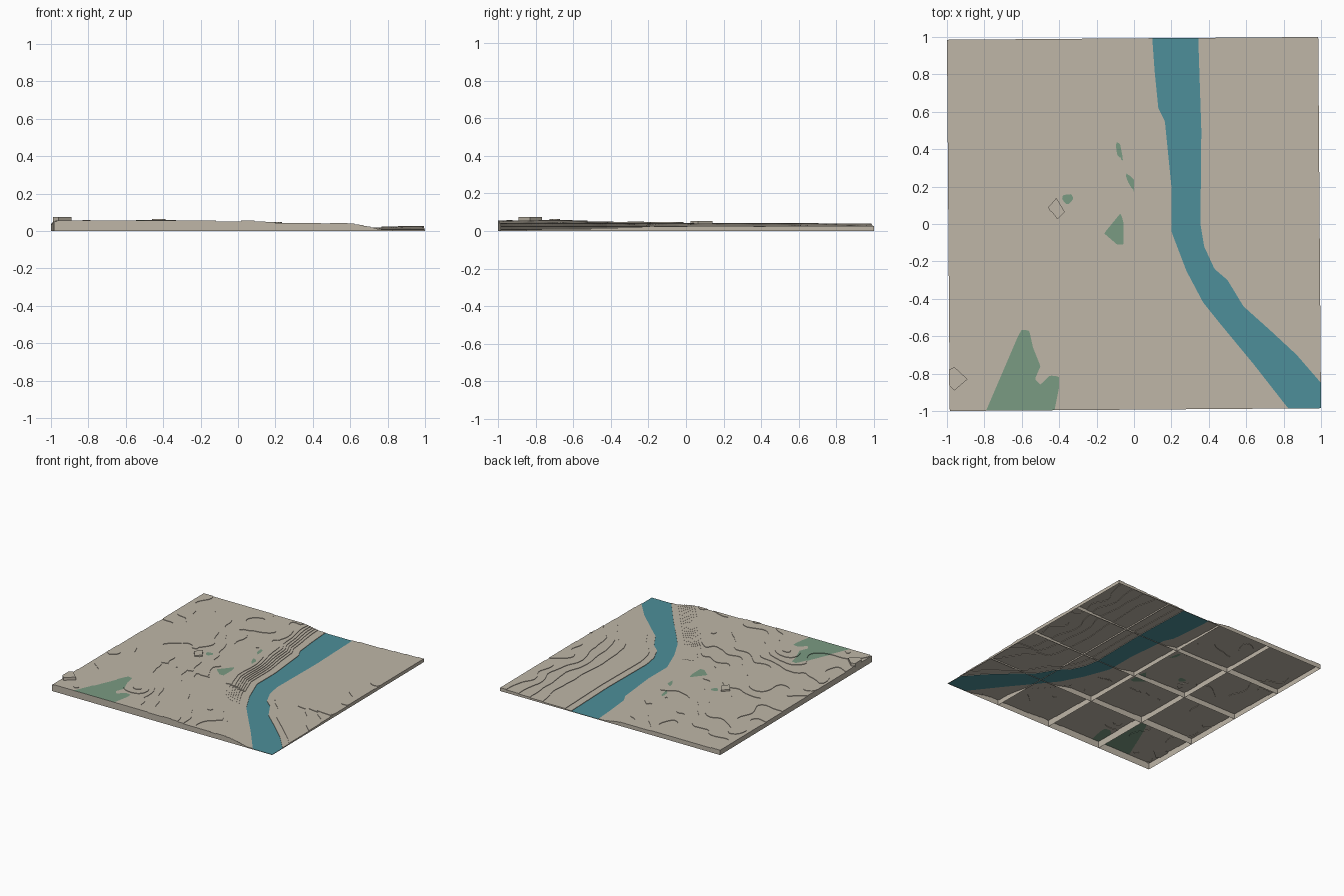
import bpy
import bmesh
import math
from mathutils import Vector, Matrix, noise

cube = bpy.data.objects.get("Cube")
if cube:
    bpy.data.objects.remove(cube, do_unlink=True)

HALF, CELLS, TILES = 0.9925, 160, 4
WATER, STEP = 0.004, 0.004
TURN = Matrix.Rotation(0.0075, 4, 'Z')


def make_material(name, rgb):
    mat = bpy.data.materials.new(name)
    mat.use_nodes = True
    mat.diffuse_color = (*rgb, 1)
    mat.node_tree.nodes["Principled BSDF"].inputs["Base Color"].default_value = (*rgb, 1)
    return mat


SAND = make_material("sand", (0.52, 0.47, 0.39))
BLUE = make_material("river_blue", (0.075, 0.275, 0.32))
GREEN = make_material("woodland_green", (0.195, 0.325, 0.225))

# River banks as (y, x) from north to south
WEST = [(1.1, .09), (.82, .11), (.62, .13), (.55, .165), (.2, .2), (-.04, .2), (-.25, .28),
        (-.42, .37), (-.52, .45), (-.75, .64), (-.98, .82), (-1.1, .92)]
EAST = [(1.1, .34), (.5, .36), (0, .355), (-.12, .375), (-.24, .43), (-.3, .5), (-.44, .585),
        (-.57, .73), (-.7, .87), (-.85, 1), (-1.1, 1.25)]

# Woodland outlines
WOODS = [
    [(-.8, -1.02), (-.62, -.6), (-.6, -.565), (-.56, -.57), (-.54, -.66), (-.5, -.76), (-.53, -.83),
     (-.5, -.86), (-.45, -.81), (-.4, -.815), (-.4, -.87), (-.43, -1.02)],
    [(-.1, .44), (-.075, .43), (-.055, .33), (-.09, .37)],
    [(-.05, .28), (0, .24), (0, .17), (-.035, .23)],
    [(-.38, .155), (-.33, .16), (-.325, .13), (-.355, .1), (-.385, .13)],
    [(-.16, -.05), (-.07, .06), (-.055, 0), (-.055, -.11), (-.09, -.11)],
]


def bank_x(bank, y):
    for (y0, x0), (y1, x1) in zip(bank, bank[1:]):
        if y >= y1:
            return x0 + (x1 - x0) * (y0 - y) / (y0 - y1)
    return bank[-1][1]


def river_field(x, y):
    return max(bank_x(WEST, y) - x, x - bank_x(EAST, y))


def outline_distance(poly, x, y):
    """Distance to a closed outline, negative inside."""
    best, inside = 9.0, False
    for (ax, ay), (bx, by) in zip(poly, poly[1:] + poly[:1]):
        dx, dy = bx - ax, by - ay
        t = max(0, min(1, ((x - ax) * dx + (y - ay) * dy) / (dx * dx + dy * dy)))
        best = min(best, math.hypot(x - ax - t * dx, y - ay - t * dy))
        if (ay > y) != (by > y) and x < ax + dx * (y - ay) / dy:
            inside = not inside
    return -best if inside else best


def woods_field(x, y):
    return min(outline_distance(p, x, y) for p in WOODS)


def ease(value, start, end):
    t = max(0, min(1, (value - start) / (end - start)))
    return t * t * (3 - 2 * t)


def ground_height(x, y):
    """Plateau in the west, low flats in the east, valley between."""
    d = river_field(x, y) * (0.75 if y < -0.2 else 0.95)
    if d <= 0:
        return WATER
    rough = (0.007 * noise.noise(Vector((x * 2.6, y * 2.6, 3)))
             + 0.004 * noise.noise(Vector((x * 6, y * 6, 8))))
    if x < bank_x(WEST, y):
        knoll = 0.011 * math.exp(-((x + .43) ** 2 + (y + .71) ** 2) / 0.015)
        top = 0.0455 - 0.009 * y + rough + knoll
        return WATER + (top - WATER) * (0.78 * ease(d, 0, 0.2) + 0.22 * ease(d, 0.15, 0.8))
    return WATER + 0.008 * ease(d, 0, 0.08) + (0.014 + rough) * ease(d, 0.15, 0.6)


def set_heights(bm, field):
    for v in bm.verts:
        v.co.z = field(v.co.x, v.co.y)


def cut_level(bm, level):
    bmesh.ops.bisect_plane(bm, geom=bm.verts[:] + bm.edges[:] + bm.faces[:], dist=1e-6,
                           plane_co=(0, 0, level), plane_no=(0, 0, 1))


# Flat sheet, cut along river banks, woodland outlines and height contours
sheet = bmesh.new()
bmesh.ops.create_grid(sheet, x_segments=CELLS, y_segments=CELLS, size=HALF, matrix=TURN)
bmesh.ops.triangulate(sheet, faces=sheet.faces[:])
for index, field in ((1, river_field), (2, woods_field)):
    set_heights(sheet, field)
    cut_level(sheet, 0)
    for f in sheet.faces:
        if f.calc_center_median().z < 0:
            f.material_index = index
set_heights(sheet, ground_height)
for k in range(1, 18):
    cut_level(sheet, WATER + STEP * (k + 0.5))

# Every face becomes a level terrace
sheet.faces.ensure_lookup_table()
sheet.verts.index_update()
sheet.faces.index_update()
levels = []
for f in sheet.faces:
    band = max(1, round((f.calc_center_median().z - WATER) / STEP))
    levels.append(WATER if f.material_index == 1 else WATER + STEP * band)


class Part:
    def __init__(self, name, mat):
        self.name, self.mat = name, mat
        self.points, self.lookup, self.faces = [], {}, []

    def point(self, v, z):
        key = (v.index, round(z, 5))
        if key not in self.lookup:
            self.lookup[key] = len(self.points)
            self.points.append((v.co.x, v.co.y, z))
        return self.lookup[key]

    def wall(self, edge, low, high):
        a, b = edge.verts
        self.faces.append([self.point(a, low), self.point(b, low),
                           self.point(b, high), self.point(a, high)])

    def build(self):
        mesh = bpy.data.meshes.new(self.name)
        mesh.from_pydata(self.points, [], self.faces)
        mesh.materials.append(self.mat)
        mesh.update()
        bpy.context.collection.objects.link(bpy.data.objects.new(self.name, mesh))


surfaces = [Part("ground", SAND), Part("river", BLUE), Part("woodland", GREEN)]
skirts = Part("tile_skirts", SAND)
for f in sheet.faces:
    part = surfaces[f.material_index]
    part.faces.append([part.point(v, levels[f.index]) for v in f.verts])

# Terrace risers, and skirts along the tile seams and outer border
BACK = TURN.inverted()
seams = [HALF * (2 * i / TILES - 1) for i in range(TILES + 1)]
for e in sheet.edges:
    around = sorted(e.link_faces, key=lambda f: levels[f.index])
    if not around:
        continue
    low, high = levels[around[0].index], levels[around[-1].index]
    if high - low > 1e-5:
        surfaces[around[-1].material_index].wall(e, low, high)
    a, b = (BACK @ v.co for v in e.verts)
    if any(abs(a[i] - s) < 1e-4 and abs(b[i] - s) < 1e-4 for i in (0, 1) for s in seams):
        skirts.wall(e, 0, low)
sheet.free()
for part in surfaces + [skirts]:
    part.build()


# Buildings as upright prisms
def building(name, outline, low, high):
    bm = bmesh.new()
    base = bm.faces.new([bm.verts.new((x, y, low)) for x, y in outline])
    top = bmesh.ops.extrude_face_region(bm, geom=[base], use_keep_orig=True)["geom"]
    bmesh.ops.translate(bm, vec=(0, 0, high - low),
                        verts=[g for g in top if isinstance(g, bmesh.types.BMVert)])
    bmesh.ops.recalc_face_normals(bm, faces=bm.faces[:])
    mesh = bpy.data.meshes.new(name)
    bm.to_mesh(mesh)
    bm.free()
    mesh.materials.append(SAND)
    bpy.context.collection.objects.link(bpy.data.objects.new(name, mesh))


building("corner_building", [(-.99, -.78), (-.96, -.765), (-.89, -.83), (-.96, -.89), (-.99, -.86)],
         0.045, 0.075)
building("small_building", [(-.46, .09), (-.44, .11), (-.415, .14), (-.37, .065), (-.41, .025),
                            (-.435, .06), (-.45, .07)], 0.035, 0.053)
